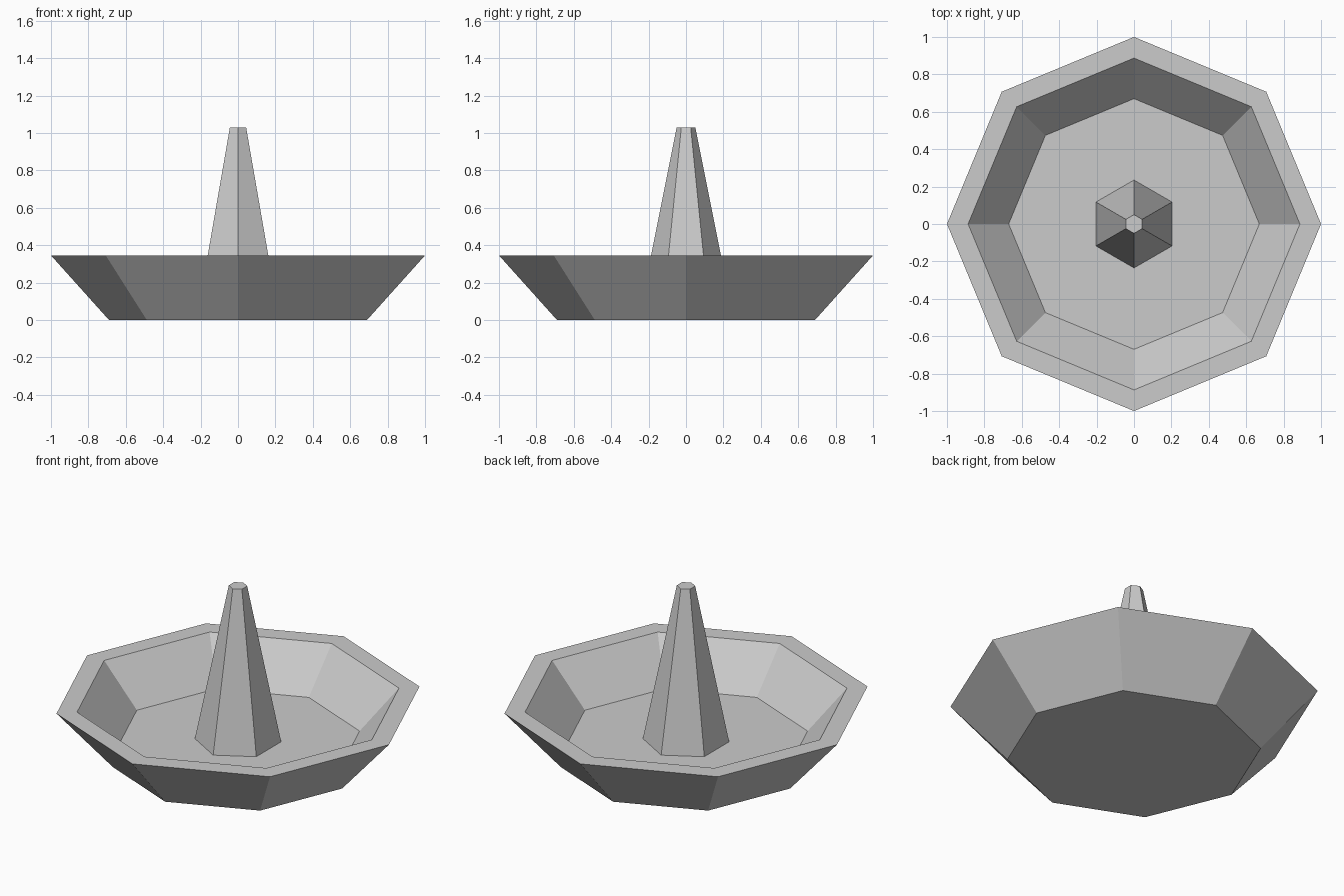
import bpy, bmesh
from math import sin, cos, tau

cube = bpy.data.objects.get("Cube")
if cube:
    bpy.data.objects.remove(cube, do_unlink=True)

grey = bpy.data.materials.new("light grey")
grey.use_nodes = True
colour = (0.6, 0.6, 0.6, 1)
grey.diffuse_color = colour
grey.node_tree.nodes["Principled BSDF"].inputs["Base Color"].default_value = colour


def lathe(name, profile, sides):
    """Flat-sided turned solid: (radius, height) rings, capped at both ends."""
    bm = bmesh.new()
    rings = [[bm.verts.new((r * sin(tau * i / sides), -r * cos(tau * i / sides), z))
              for i in range(sides)] for r, z in profile]
    for low, high in zip(rings, rings[1:]):
        for i in range(sides):
            j = (i + 1) % sides
            bm.faces.new((low[i], low[j], high[j], high[i]))
    bm.faces.new(rings[0][::-1])
    bm.faces.new(rings[-1])
    bmesh.ops.recalc_face_normals(bm, faces=bm.faces)
    mesh = bpy.data.meshes.new(name)
    bm.to_mesh(mesh)
    bm.free()
    mesh.materials.append(grey)
    obj = bpy.data.objects.new(name, mesh)
    bpy.context.collection.objects.link(obj)
    return obj


# Octagonal dish: underside, outer wall, flat rim, inner wall, floor
lathe("dish", [(0.69, 0), (1, 0.345), (0.887, 0.345), (0.67, 0.105)], 8)

# Tapered six-sided post standing on the dish floor
lathe("post", [(0.235, 0.105), (0.05, 1.03)], 6)
